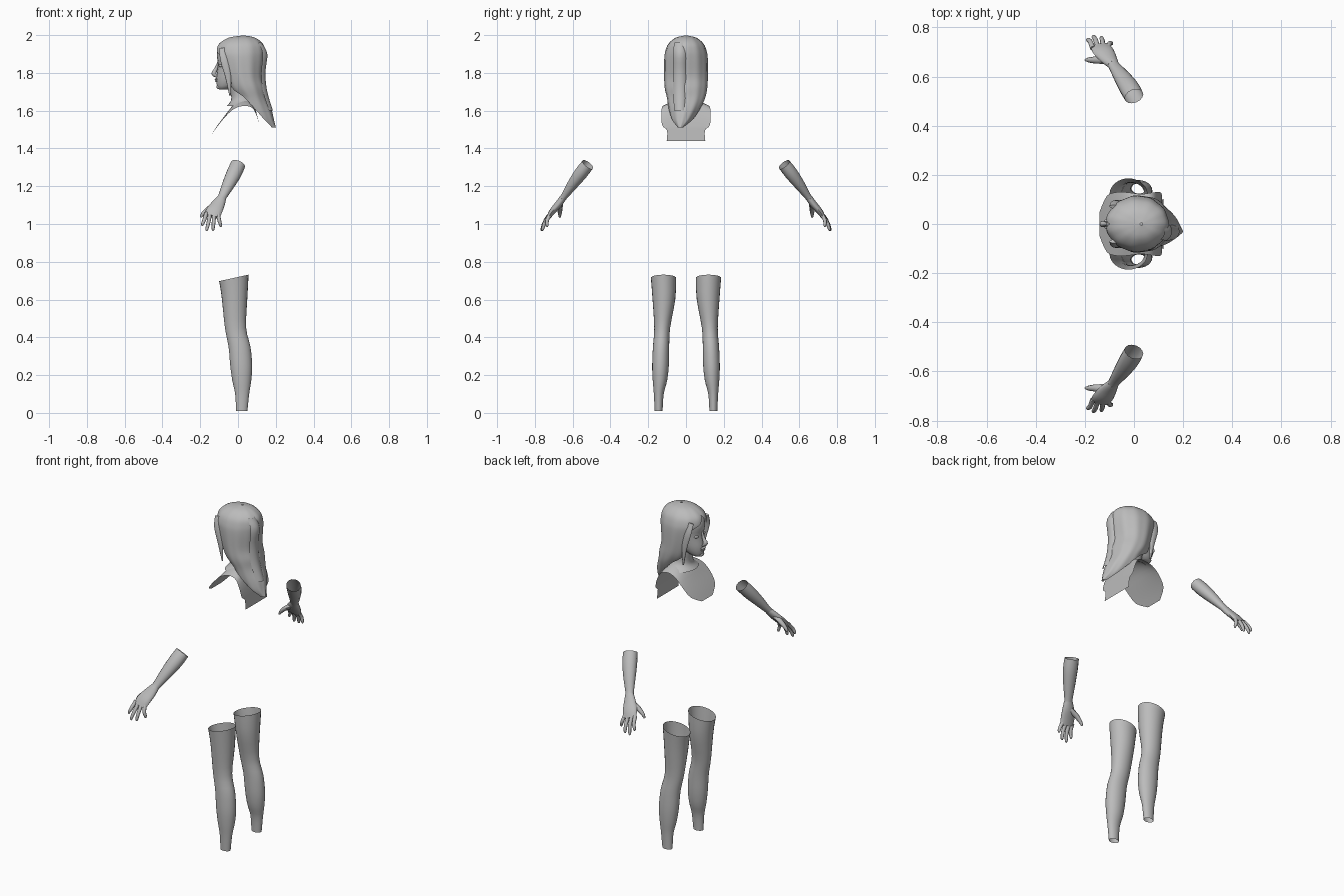
import bpy, bmesh
from math import sin, cos, pi, radians
from mathutils import Vector

cube = bpy.data.objects.get("Cube")
if cube:
    bpy.data.objects.remove(cube)

grey = bpy.data.materials.new("plain grey")
grey.use_nodes = True
grey.diffuse_color = (0.5, 0.5, 0.5, 1)
grey.node_tree.nodes["Principled BSDF"].inputs["Base Color"].default_value = (0.5, 0.5, 0.5, 1)


def smooth_rows(rows, steps):
    """Insert extra rows with a Catmull-Rom curve through the given ones."""
    out = []
    for i in range(len(rows) - 1):
        a, b, c, d = (rows[max(i - 1, 0)], rows[i], rows[i + 1],
                      rows[min(i + 2, len(rows) - 1)])
        for s in range(steps):
            t = s / steps
            out.append([q + t / 2 * (r - p + t * (2 * p - 5 * q + 4 * r - w
                        + t * (3 * (q - r) + w - p)))
                        for p, q, r, w in zip(a, b, c, d)])
    return out + [list(rows[-1])]


def skin(name, grid, closed, caps=False):
    """Make a smooth object from rows of points."""
    bm = bmesh.new()
    rows = [[bm.verts.new(p) for p in row] for row in grid]
    n = len(rows[0])
    for low, high in zip(rows, rows[1:]):
        for j in range(n if closed else n - 1):
            k = (j + 1) % n
            bm.faces.new((low[j], low[k], high[k], high[j]))
    if caps:
        bm.faces.new(rows[0])
        bm.faces.new(rows[-1])
    bmesh.ops.recalc_face_normals(bm, faces=bm.faces)
    mesh = bpy.data.meshes.new(name)
    bm.to_mesh(mesh)
    bm.free()
    obj = bpy.data.objects.new(name, mesh)
    bpy.context.collection.objects.link(obj)
    mesh.materials.append(grey)
    bpy.ops.object.select_all(action='DESELECT')
    obj.select_set(True)
    bpy.context.view_layer.objects.active = obj
    bpy.ops.object.shade_smooth_by_angle(angle=radians(50))
    return obj


def stack(name, rows, n=24, steps=3, caps=False):
    """Level oval rings: x, y, z, x radius, y radius."""
    grid = [[(x + a * cos(2 * pi * j / n), y + b * sin(2 * pi * j / n), z)
             for j in range(n)] for x, y, z, a, b in smooth_rows(rows, steps)]
    return skin(name, grid, True, caps)


def limb(name, rows, side=(1, 0, 0), n=14, steps=3, caps=True):
    """Oval rings square to a path: x, y, z, radius along side, other radius."""
    rows = smooth_rows(rows, steps)
    pts = [Vector(r[:3]) for r in rows]
    grid = []
    for i, r in enumerate(rows):
        t = (pts[min(i + 1, len(pts) - 1)] - pts[max(i - 1, 0)]).normalized()
        s = Vector(side)
        s = (s - t * s.dot(t)).normalized()
        u = t.cross(s)
        grid.append([pts[i] + s * r[3] * cos(2 * pi * j / n) + u * r[4] * sin(2 * pi * j / n)
                     for j in range(n)])
    return skin(name, grid, True, caps)


def shell(name, rows, n=48, steps=4, ripple=0.0):
    """Open arcs round the back: x, y, z, radii, half angle in degrees."""
    grid = []
    for x, y, z, a, b, half in smooth_rows(rows, steps):
        row = []
        for j in range(n + 1):
            u = 2 * j / n - 1
            ang = u * radians(half)
            wave = 1 + ripple * cos(ang * 11)
            row.append((x + a * wave * cos(ang), y + b * wave * sin(ang), z))
        grid.append(row)
    return skin(name, grid, False)


def ball(name, centre, size):
    """Small ellipsoid."""
    n = 10
    grid = [[(centre[0] + size[0] * sin(f) * cos(2 * pi * j / n),
              centre[1] + size[1] * sin(f) * sin(2 * pi * j / n),
              centre[2] + size[2] * cos(f)) for j in range(n)]
            for f in (0.05 + (pi - 0.1) * i / 8 for i in range(9))]
    return skin(name, grid, True, True)


# Head and neck, facing -x
stack("head", [(-.075, 0, 1.713, .025, .02), (-.065, 0, 1.725, .044, .036),
               (-.045, 0, 1.75, .069, .052), (-.025, 0, 1.78, .089, .064),
               (-.01, 0, 1.82, .098, .073), (0, 0, 1.85, .106, .079),
               (0, 0, 1.9, .112, .082), (.005, 0, 1.95, .095, .075),
               (.01, 0, 1.98, .04, .04)], caps=True)
stack("neck", [(.025, 0, 1.625, .085, .1), (.025, 0, 1.65, .064, .066),
               (.018, 0, 1.68, .054, .052), (.005, 0, 1.73, .05, .05),
               (0, 0, 1.78, .05, .05)])
limb("nose", [(-.104, 0, 1.86, .004, .007), (-.117, 0, 1.82, .009, .008),
              (-.128, 0, 1.797, .013, .013), (-.112, 0, 1.78, .006, .01)])
ball("upper_lip", (-.112, 0, 1.766), (.012, .021, .006))
ball("lower_lip", (-.11, 0, 1.756), (.012, .018, .006))
ball("chin", (-.098, 0, 1.727), (.017, .02, .014))

# Hair: cap that flows into a pointed tail, with an extra lock over it
shell("hair", [(.03, 0, 1.998, .005, .005, 180), (.02, 0, 1.986, .07, .055, 180),
               (.015, 0, 1.955, .115, .092, 180), (.013, 0, 1.915, .128, .109, 166),
               (.016, 0, 1.87, .124, .115, 136), (.027, 0, 1.78, .105, .115, 132),
               (.045, 0, 1.72, .1, .112, 140), (.07, 0, 1.665, .083, .1, 112),
               (.09, -.01, 1.6, .088, .08, 85), (.12, -.02, 1.55, .07, .055, 72),
               (.16, -.03, 1.51, .04, .015, 60)], ripple=.012)
shell("back_lock", [(.05, -.03, 1.96, .075, .05, 40), (.05, -.03, 1.9, .105, .06, 40),
                    (.05, -.03, 1.8, .095, .06, 40), (.06, -.03, 1.7, .095, .06, 40),
                    (.1, -.03, 1.6, .085, .05, 40)], n=12)

# Bust: open sheet from chest over the shoulders to the back
bust = []
for x, z, half, drop in smooth_rows([
        (-.14, 1.475, .05, 0), (-.11, 1.52, .115, .005), (-.065, 1.58, .13, .01),
        (-.02, 1.635, .128, .025), (.03, 1.66, .122, .035), (.075, 1.645, .128, .03),
        (.1, 1.58, .13, .01), (.112, 1.52, .125, 0), (.115, 1.495, .1, 0),
        (.12, 1.44, .102, 0)], 3):
    bust.append([(x, half * u, z - drop * u * u) for u in (k / 8 for k in range(-8, 9))])
skin("bust", bust, False)

for m, tag in ((1, "_a"), (-1, "_b")):
    # Face details and hair falling past the temple
    ball("eye" + tag, (-.091, m * .033, 1.838), (.011, .015, .008))
    limb("side_lock" + tag, [(-.08, m * .07, 1.93, .02, .008), (-.072, m * .088, 1.87, .022, .008),
                             (-.052, m * .09, 1.78, .016, .008),
                             (-.042, m * .085, 1.68, .004, .004)])

    # Leg: open tube with a slanted top
    leg = stack("leg" + tag, [(.02, m * .145, .01, .03, .021), (.022, m * .144, .1, .037, .026),
                              (.02, m * .138, .17, .05, .038), (.017, m * .135, .25, .058, .044),
                              (.008, m * .132, .35, .058, .043), (-.013, m * .126, .45, .056, .042),
                              (-.018, m * .117, .6, .067, .06), (-.022, m * .119, .715, .078, .067)])
    for v in leg.data.vertices:
        if v.co.z > .65:
            v.co.z += .22 * (v.co.x + .02) * (v.co.z - .65) / .065

    # Forearm and palm
    limb("forearm" + tag, [(0, m * .52, 1.315, .04, .035), (-.02, m * .555, 1.27, .041, .036),
                           (-.05, m * .6, 1.21, .034, .029), (-.08, m * .642, 1.15, .024, .019),
                           (-.09, m * .658, 1.13, .024, .018)], caps=False)
    limb("palm" + tag, [(-.085, m * .65, 1.14, .024, .018), (-.105, m * .675, 1.105, .036, .019),
                        (-.126, m * .705, 1.07, .043, .017), (-.137, m * .725, 1.04, .04, .012)])

    # Fingers: knuckle x, tip x, y and z
    for finger, kx, tx, ty, tz in (("index", -.168, -.188, .75, .99),
                                   ("middle", -.147, -.165, .762, .963),
                                   ("ring", -.126, -.132, .758, .965),
                                   ("little", -.107, -.092, .735, .985)):
        limb(finger + "_finger" + tag, [(kx, m * .715, 1.058, .011, .011),
                                        ((kx + tx) / 2, m * (ty + .735) / 2, (tz + 1.055) / 2, .01, .01),
                                        (tx, m * ty, tz + .01, .008, .008),
                                        (tx, m * ty, tz, .004, .004)], n=8)
    limb("thumb" + tag, [(-.115, m * .672, 1.105, .02, .016), (-.155, m * .668, 1.082, .015, .013),
                         (-.185, m * .668, 1.055, .01, .01), (-.197, m * .668, 1.035, .005, .005)],
         side=(0, 1, 0), n=8)
